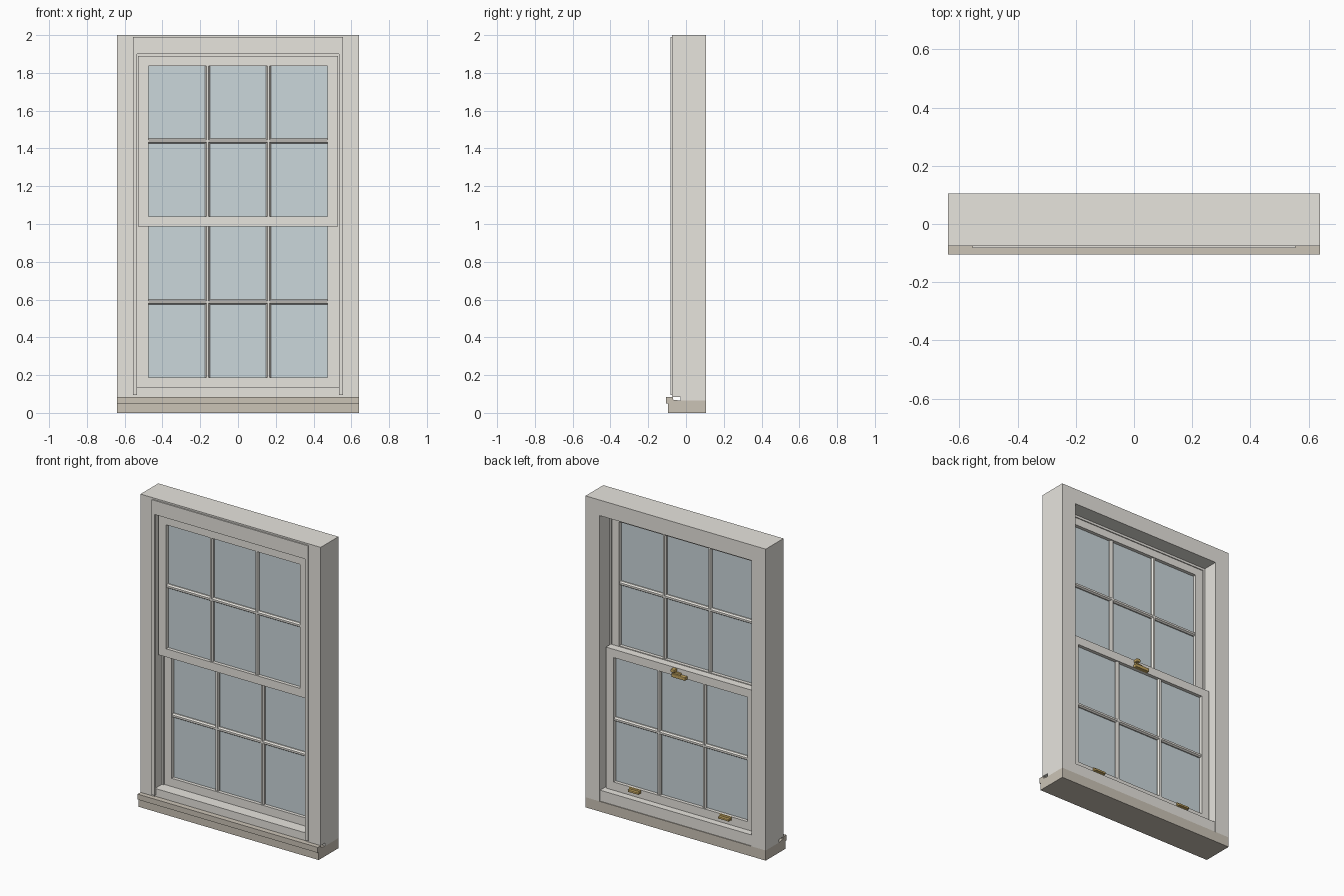
import bpy, bmesh

if "Cube" in bpy.data.objects:
    bpy.data.objects.remove(bpy.data.objects["Cube"])

def material(name, rgb):
    m = bpy.data.materials.new(name)
    m.diffuse_color = (*rgb, 1)
    m.use_nodes = True
    m.node_tree.nodes["Principled BSDF"].inputs["Base Color"].default_value = m.diffuse_color
    return m

PAINT = material("paint", (0.80, 0.78, 0.73))
STONE = material("sill_paint", (0.60, 0.55, 0.47))
GLASS = material("glass", (0.60, 0.68, 0.71))
BRASS = material("brass", (0.55, 0.38, 0.12))

def finish(name, bm, mat, bevel=0):
    bmesh.ops.recalc_face_normals(bm, faces=bm.faces)
    me = bpy.data.meshes.new(name)
    bm.to_mesh(me)
    bm.free()
    me.materials.append(mat)
    ob = bpy.data.objects.new(name, me)
    bpy.context.collection.objects.link(ob)
    if bevel:
        b = ob.modifiers.new("bevel", 'BEVEL')
        b.width, b.segments = bevel, 2
    return ob

def box(name, x, y, z, mat=PAINT, bevel=0):
    """Box from (min, max) ranges."""
    bm = bmesh.new()
    bmesh.ops.create_cube(bm, size=1)
    for v in bm.verts:
        v.co = [r[0] + (c + 0.5) * (r[1] - r[0]) for r, c in zip((x, y, z), v.co)]
    return finish(name, bm, mat, bevel)

def extrude(name, profile, a, b, mat=PAINT, axis='X'):
    """Extrude a two-axis profile along x (y,z points) or z (x,y points)."""
    bm = bmesh.new()
    at = (lambda p, t: (t, *p)) if axis == 'X' else (lambda p, t: (*p, t))
    f = bm.faces.new([bm.verts.new(at(p, a)) for p in profile])
    top = bmesh.ops.extrude_face_region(bm, geom=[f])['geom']
    i = 0 if axis == 'X' else 2
    for v in top:
        if isinstance(v, bmesh.types.BMVert):
            v.co[i] = b
    return finish(name, bm, mat)

# Sill with raised front nosing
extrude("sill", [(-.095, 0), (.105, 0), (.105, .065), (-.03, .065), (-.07, .07),
                 (-.07, .085), (-.105, .085), (-.105, .05), (-.095, .05)],
        -.64, .64, STONE)

# Box frame: jambs notched over the sill, bottom block and head
def notched(back, front, top):
    return [(-.03, .065), (back, .065), (back, top), (front, top), (front, .085), (-.03, .085)]

for s, side in ((-1, "left"), (1, "right")):
    extrude("jamb_" + side, notched(.105, -.075, 2), s * .54, s * .64)
    xs = sorted((s * .535, s * .555))
    box("front_bead_" + side, xs, (-.083, -.07), (.095, 1.99))
    xs = sorted((s * .527, s * .541))
    box("parting_bead_" + side, xs, (-.001, .006), (.13, 1.9))
extrude("bottom_block", notched(.1, -.07, .135), -.54, .54)
box("head", (-.54, .54), (-.075, .105), (1.9, 2))
box("head_front_bead", (-.535, .535), (-.083, -.07), (1.9, 1.99))
box("head_parting_bead", (-.53, .53), (-.001, .006), (1.885, 1.9))

# Sashes: stiles, rails, glass and tapered glazing bars
def sash(name, y0, z0, z1):
    y1, ym = y0 + .05, y0 + .025
    g0, g1 = z0 + .053, z1 - .053
    for s, side in ((-1, "left"), (1, "right")):
        box(f"{name}_stile_{side}", sorted((s * .475, s * .53)), (y0, y1), (z0, z1))
    box(name + "_bottom_rail", (-.475, .475), (y0, y1), (z0, g0))
    box(name + "_top_rail", (-.475, .475), (y0, y1), (g1, z1))
    box(name + "_glass", (-.476, .476), (ym - .003, ym + .003), (g0, g1), GLASS)

    def bar(c):
        return [(c - .006, -.02), (c + .006, -.02), (c + .013, -.01), (c + .013, .01),
                (c + .006, .02), (c - .006, .02), (c - .013, .01), (c - .013, -.01)]
    for i, c in enumerate((-.161, .161)):
        extrude(f"{name}_upright_bar_{i}", [(u, ym + v) for u, v in bar(c)], g0, g1, axis='Z')
    extrude(name + "_cross_bar", [(ym + v, u) for u, v in bar((g0 + g1) / 2)], -.475, .475)

sash("upper_sash", -.05, .988, 1.89)
sash("lower_sash", .006, .135, 1.04)

# Brass fastener and lifts on the inside face
box("lock_plate", (-.05, .05), (.054, .08), (.985, 1.007), BRASS, .004)
box("lock_lever", (-.01, .045), (.056, .07), (1.0, 1.018), BRASS, .003)
box("lock_knob", (.022, .05), (.056, .088), (1.018, 1.04), BRASS, .006)
for s, side in ((-1, "left"), (1, "right")):
    box("lift_plate_" + side, sorted((s * .28, s * .362)), (.055, .062), (.165, .19), BRASS, .002)
    box("lift_lip_" + side, sorted((s * .283, s * .359)), (.056, .08), (.165, .178), BRASS, .003)
